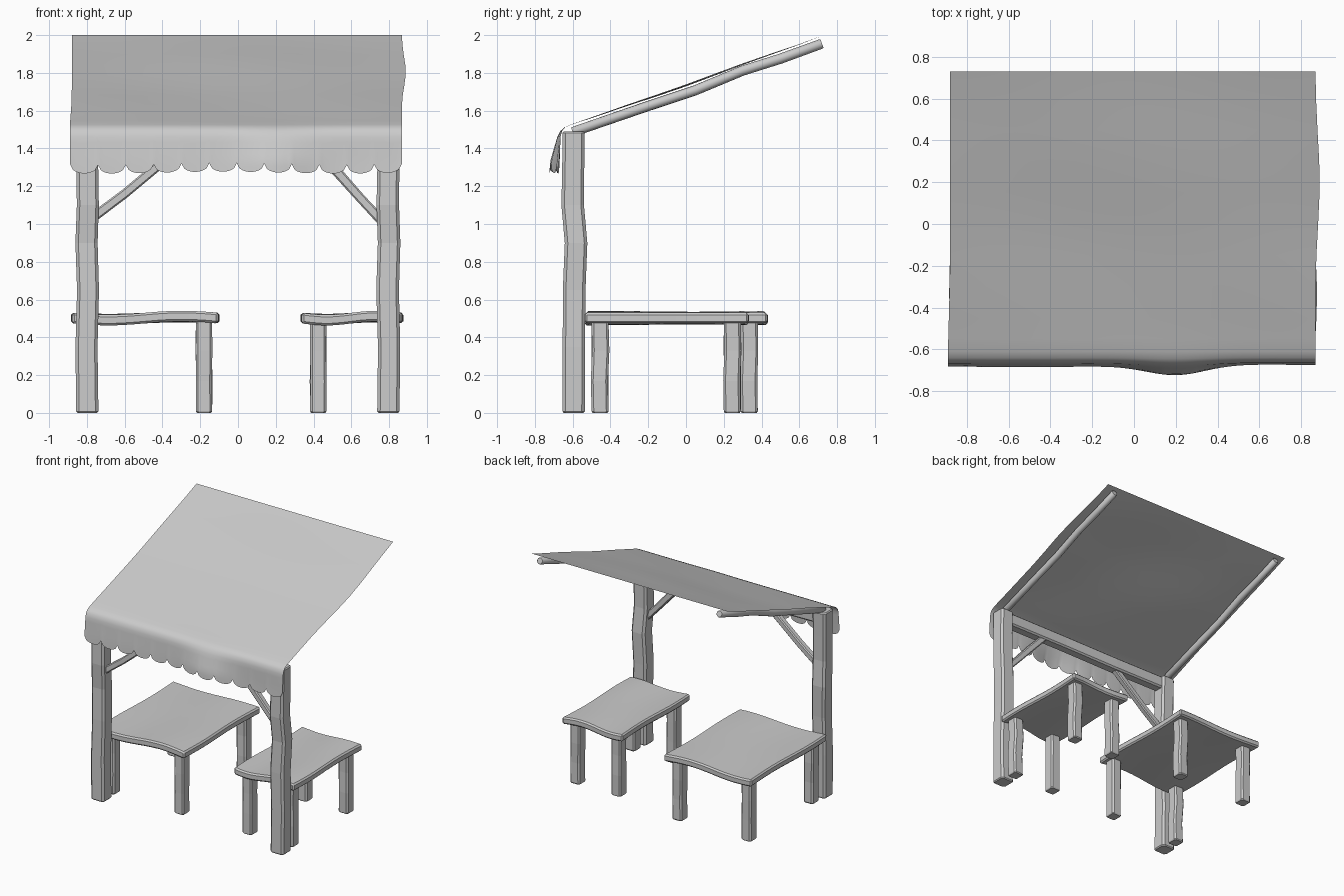
import bpy, bmesh, math, random
from mathutils import Vector

if "Cube" in bpy.data.objects:
    bpy.data.objects.remove(bpy.data.objects["Cube"])

random.seed(4)


def finish(name, bm, smooth=None):
    bmesh.ops.recalc_face_normals(bm, faces=bm.faces)
    mesh = bpy.data.meshes.new(name)
    bm.to_mesh(mesh)
    bm.free()
    ob = bpy.data.objects.new(name, mesh)
    bpy.context.collection.objects.link(ob)
    if smooth:
        bpy.ops.object.select_all(action='DESELECT')
        ob.select_set(True)
        bpy.context.view_layer.objects.active = ob
        bpy.ops.object.shade_smooth_by_angle(angle=math.radians(smooth))
    return ob


def chamfered(w, d, c):
    """Rectangle outline with cut corners."""
    a, b = w / 2, d / 2
    return [(a - c, -b), (a, -b + c), (a, b - c), (a - c, b),
            (-a + c, b), (-a, b - c), (-a, -b + c), (-a + c, -b)]


def sweep(name, path, profile, side, jitter=0.0, end=0.008, smooth=None):
    """Timber: profile swept along a path, with slightly bevelled ends."""
    path = [Vector(p) for p in path]
    axis = (path[-1] - path[0]).normalized()
    v = Vector(side)
    u = v.cross(axis).normalized()
    stations = [(path[0], 0.88)]
    stations += [(path[0] + axis * end, 1.0)]
    stations += [(p, 1 + random.uniform(-jitter, jitter)) for p in path[1:-1]]
    stations += [(path[-1] - axis * end, 1.0), (path[-1], 0.88)]
    bm = bmesh.new()
    rings = [[bm.verts.new(p + (u * a + v * b) * s) for a, b in profile] for p, s in stations]
    n = len(profile)
    for r0, r1 in zip(rings, rings[1:]):
        for i in range(n):
            bm.faces.new((r0[i], r0[(i + 1) % n], r1[(i + 1) % n], r1[i]))
    bm.faces.new(rings[0][::-1])
    bm.faces.new(rings[-1])
    return finish(name, bm, smooth)


# Front posts, gently crooked
post = chamfered(0.118, 0.118, 0.016)
for label, x, k in (("left", -0.798, 1), ("right", 0.796, -1)):
    path = [(x, -0.595, 0), (x - 0.004 * k, -0.594, 0.35), (x + 0.004 * k, -0.592, 0.65),
            (x - 0.004 * k, -0.582, 0.9), (x + 0.003 * k, -0.6, 1.1), (x, -0.597, 1.3),
            (x, -0.595, 1.49)]
    sweep(label + "_post", path, post, (0, 1, 0), 0.02)

# Cross beam and diagonal braces
sweep("cross_beam", [(-0.76, -0.595, 1.435), (-0.3, -0.592, 1.43), (0.2, -0.6, 1.44),
                     (0.76, -0.595, 1.435)], chamfered(0.1, 0.085, 0.012), (0, 1, 0), 0.03)
brace = chamfered(0.05, 0.05, 0.008)
sweep("left_brace", [(-0.78, -0.595, 1.025), (-0.6, -0.595, 1.16), (-0.45, -0.595, 1.285),
                     (-0.3, -0.595, 1.41)], brace, (0, 1, 0), 0.05)
sweep("right_brace", [(0.78, -0.595, 0.995), (0.65, -0.595, 1.135), (0.53, -0.595, 1.27),
                      (0.4, -0.595, 1.41)], brace, (0, 1, 0), 0.05)

# Round roof poles
circle = [(0.026 * math.cos(t * math.tau / 12), 0.026 * math.sin(t * math.tau / 12)) for t in range(12)]
for label, x in (("left", -0.8), ("right", 0.795)):
    sweep(label + "_roof_pole", [(x, -0.6, 1.487), (x, -0.2, 1.625), (x, 0.05, 1.708),
                                 (x, 0.3, 1.812), (x, 0.5, 1.875), (x, 0.72, 1.955)],
          circle, (1, 0, 0), 0.04, 0.004, 40)


# Tables: wavy slab on four chamfered legs
def wave(u, v):
    return -0.011 * math.sin(math.tau * u) * (0.75 + 0.25 * math.cos(5 * v))


def table(label, x0, x1, y0, y1, leg_x, leg_y):
    bm = bmesh.new()
    bmesh.ops.create_cube(bm, size=1)
    flat = [e for e in bm.edges if abs(e.verts[0].co.z - e.verts[1].co.z) < 0.1]
    bmesh.ops.subdivide_edges(bm, edges=flat, cuts=9, use_grid_fill=True)
    for p in bm.verts:
        u, v = p.co.x + 0.5, p.co.y + 0.5
        x = x0 + (x1 - x0) * u + 0.007 * math.sin(7 * v) * (2 * u - 1)
        y = y0 + (y1 - y0) * v + 0.009 * math.sin(6 * u + 1) * (2 * v - 1)
        p.co = (x, y, 0.502 + 0.056 * p.co.z + wave(u, v))
    bm.normal_update()
    sharp = [e for e in bm.edges if e.is_manifold and e.calc_face_angle() > math.radians(50)]
    bmesh.ops.bevel(bm, geom=sharp, offset=0.011, segments=1, affect='EDGES')
    finish(label + "_table_top", bm, 30)
    for i, x in enumerate(leg_x):
        for j, y in enumerate(leg_y):
            d = random.uniform(-0.004, 0.004)
            sweep(f"{label}_table_leg_{i * 2 + j + 1}",
                  [(x, y, 0), (x + d, y - d, 0.17), (x - d, y + d, 0.33), (x, y, 0.485)],
                  chamfered(0.086, 0.09, 0.012), (0, 1, 0), 0.03)


table("left", -0.877, -0.105, -0.53, 0.425, (-0.795, -0.18), (-0.455, 0.335))
table("right", 0.338, 0.868, -0.53, 0.325, (0.79, 0.425), (-0.455, 0.245))

# Cloth canopy: sloping sheet rolling over into a scalloped front valance
SCALLOPS, STEPS = 12, 10
cols = SCALLOPS * STEPS
roof = [(0.73, 2.0), (0.6, 1.951), (0.45, 1.899), (0.3, 1.846), (0.15, 1.79), (0.0, 1.734),
        (-0.15, 1.682), (-0.3, 1.632), (-0.45, 1.58), (-0.55, 1.546), (-0.61, 1.526),
        (-0.64, 1.512), (-0.657, 1.492), (-0.666, 1.462)]
drop = 6
bm = bmesh.new()
grid = []
for r in range(len(roof) + drop):
    row = []
    for c in range(cols + 1):
        t = c / cols
        x = -0.88 + 1.747 * t
        bulge = 0.048 * math.exp(-((x - 0.2) / 0.2) ** 2) - 0.006 * math.sin(3 * x)
        if r < len(roof):
            y, z = roof[r]
            k = max(0, min(1, (1.53 - z) / 0.2))
            z += 0.005 * math.sin(4 * x + 3 * y) * math.sin(math.pi * (0.73 - y) / 1.4)
        else:
            f = (r - len(roof) + 1) / drop
            a = abs(2 * ((c % STEPS) / STEPS) - 1)
            hem = 1.318 - 0.046 * math.sqrt(max(0, 1 - a * a)) + 0.005 * math.sin(5 * x + 2)
            z = 1.462 + (hem - 1.462) * f
            y = -0.666 - 0.012 * f
            k = max(0, min(1, (1.53 - z) / 0.2))
        y -= bulge * k
        # wavering side edges
        x += max(0, t - 0.6) / 0.4 * 0.021 * math.exp(-((y - 0.2) / 0.3) ** 2)
        x -= max(0, 0.4 - t) / 0.4 * 0.009 * math.exp(-((y + 0.62) / 0.25) ** 2)
        row.append(bm.verts.new((x, y, z)))
    grid.append(row)
for a, b in zip(grid, grid[1:]):
    for c in range(cols):
        bm.faces.new((a[c], b[c], b[c + 1], a[c + 1]))
finish("canopy_cloth", bm, 60)
